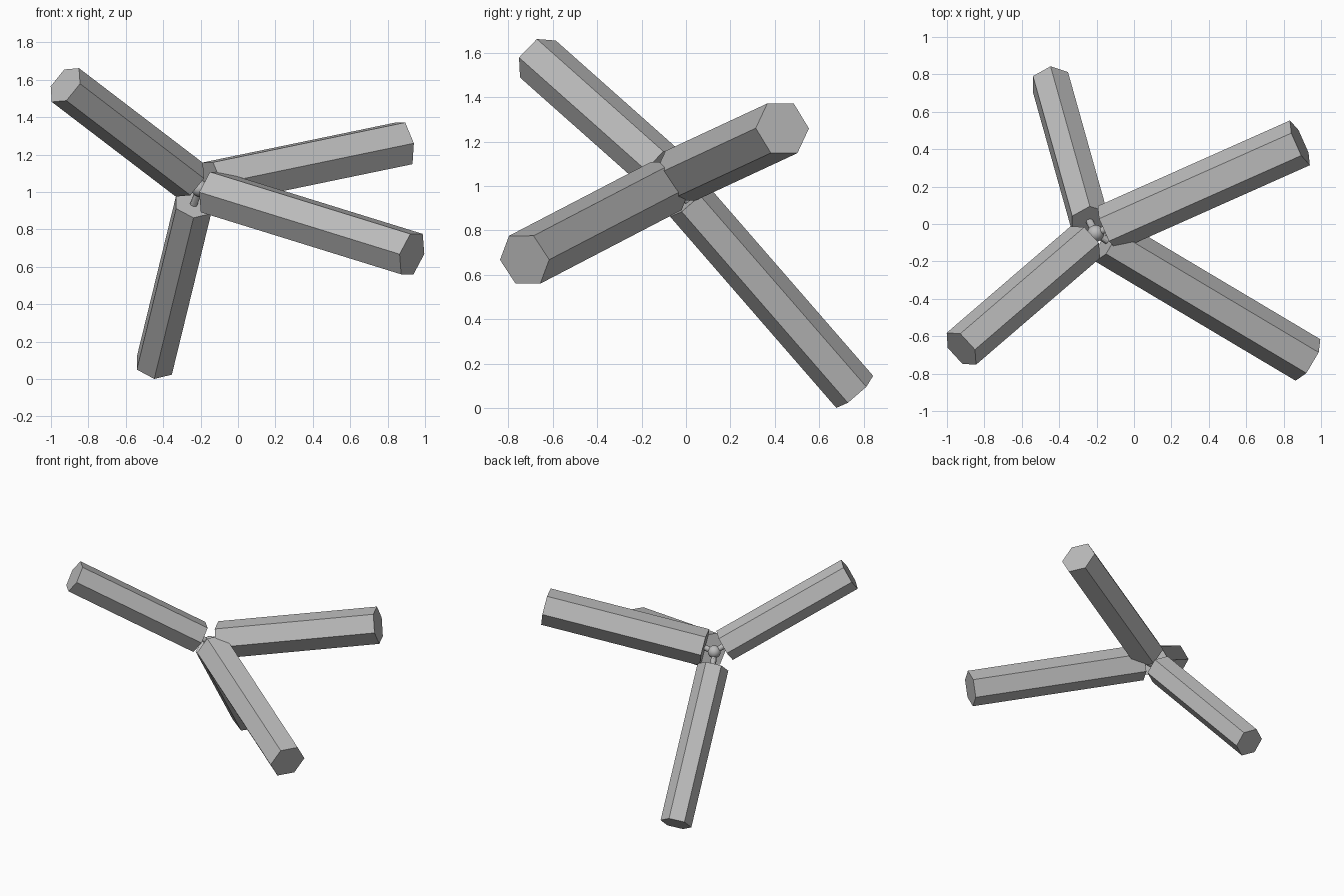
import bpy
from mathutils import Matrix, Vector

cube = bpy.data.objects.get("Cube")
if cube:
    bpy.data.objects.remove(cube)

grey = bpy.data.materials.new("mid_grey")
grey.use_nodes = True
grey.diffuse_color = (0.5, 0.5, 0.5, 1)
grey.node_tree.nodes["Principled BSDF"].inputs["Base Color"].default_value = (0.5, 0.5, 0.5, 1)

HUB = Vector((-0.205, -0.05, 1.02))


def prism(name, start, end, radius, corner, sides):
    """Straight prism from start to end with one edge lying towards corner."""
    axis = (end - start).normalized()
    side = (corner - axis * corner.dot(axis)).normalized()
    turn = Matrix((side, axis.cross(side), axis)).transposed().to_4x4()
    bpy.ops.mesh.primitive_cylinder_add(vertices=sides, radius=radius, depth=(end - start).length)
    obj = bpy.context.object
    obj.name = name
    # The primitive's first corner lies on +y, so swing it round to +x
    first = obj.data.vertices[0].co
    spin = Matrix.Rotation(-Vector((first.x, first.y)).angle_signed(Vector((1, 0))), 4, 'Z')
    obj.matrix_world = Matrix.Translation((start + end) / 2) @ turn @ spin
    obj.data.materials.append(grey)
    return obj


# Arms: name, tip centre, outward direction, length, radius, direction of one corner
arms = [
    ("upper_right_arm", (-0.923, -0.667, 1.572), (-0.656, -0.564, 0.501), 1.01, 0.116, (0.076, -0.002, 0.088)),
    ("back_left_arm", (0.887, 0.434, 1.26), (0.898, 0.4, 0.186), 1.145, 0.131, (0.05, -0.121, 0)),
    ("front_left_arm", (0.93, -0.727, 0.668), (0.83, -0.494, -0.257), 1.29, 0.129, (0.067, 0.11, 0)),
    ("lower_back_arm", (-0.447, 0.76, 0.073), (-0.181, 0.645, -0.742), 1.16, 0.11, (0, -0.085, -0.068)),
]
for name, tip, direction, length, radius, corner in arms:
    tip = Vector(tip)
    inner = tip - Vector(direction).normalized() * length
    prism(name, inner, tip, radius, Vector(corner), 6)
    # Thin rod joining the arm to the central ball
    rod = prism(name + "_rod", HUB, inner, 0.02, Vector(corner), 12)
    bpy.ops.object.shade_smooth_by_angle()

# Central ball
bpy.ops.mesh.primitive_uv_sphere_add(segments=20, ring_count=12, radius=0.045, location=HUB)
ball = bpy.context.object
ball.name = "central_ball"
ball.data.materials.append(grey)
bpy.ops.object.shade_smooth_by_angle()
